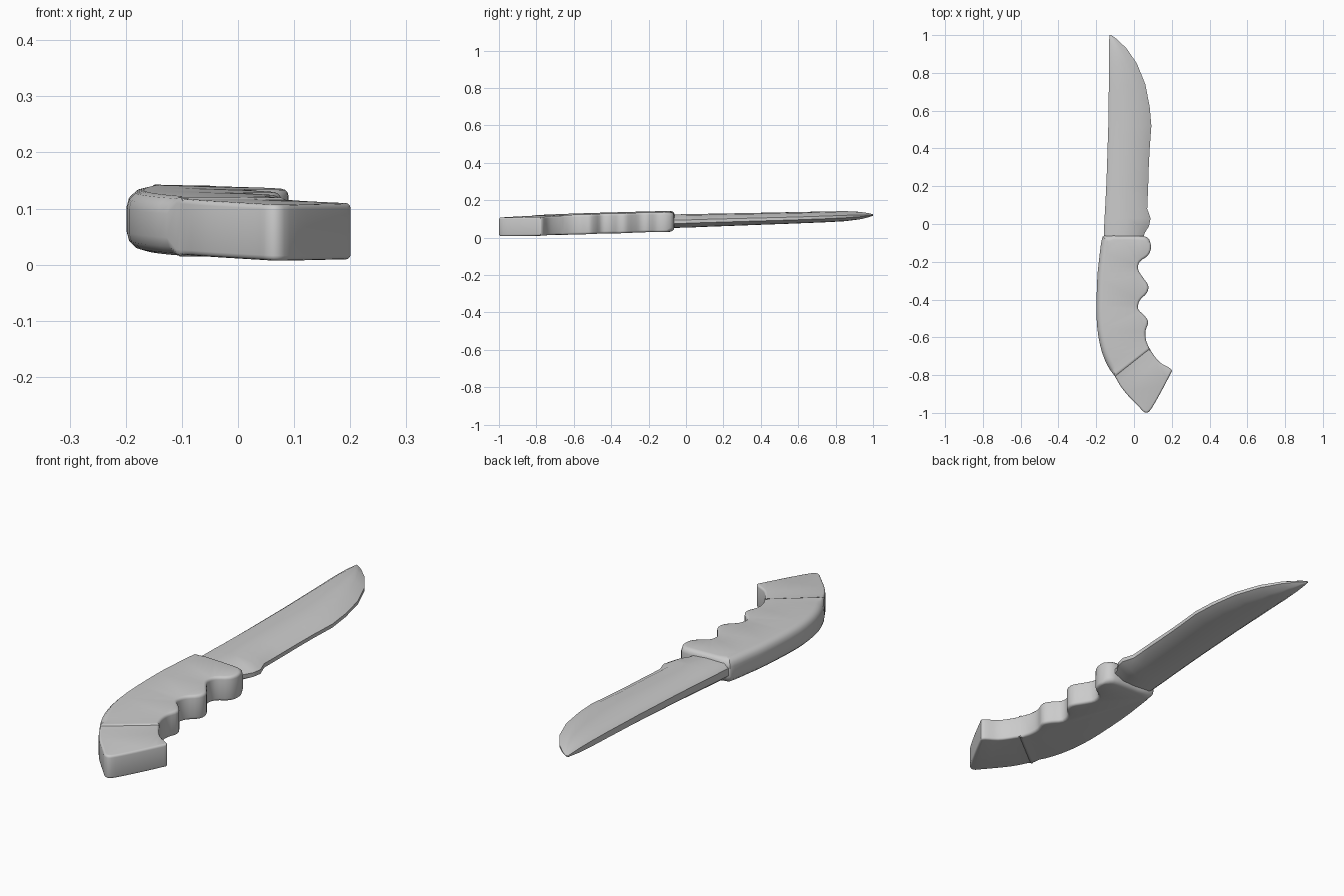
import bpy, bmesh, math
from mathutils import Vector

old = bpy.data.objects.get("Cube")
if old:
    bpy.data.objects.remove(old, do_unlink=True)

grey = bpy.data.materials.new("plain grey")
grey.use_nodes = True
GREY = (0.6, 0.6, 0.6, 1)
grey.diffuse_color = GREY
grey.node_tree.nodes["Principled BSDF"].inputs["Base Color"].default_value = GREY


def mid(x, y):
    """Height of the gently tilted middle plane of the knife."""
    return 0.088 + 0.029 * y - 0.03 * x


def smooth_path(pts, steps=3):
    """Open Catmull-Rom path through the points."""
    p = [Vector(q) for q in [pts[0]] + pts + [pts[-1]]]
    out = []
    for a, b, c, d in zip(p, p[1:], p[2:], p[3:]):
        for i in range(steps):
            t = i / steps
            out.append(0.5 * (2 * b + (c - a) * t + (2 * a - 5 * b + 4 * c - d) * t * t
                              + (3 * b - a - 3 * c + d) * t ** 3))
    return out + [p[-1]]


def loft(name, rings):
    """Skin closed rings of equal length and cap both ends."""
    bm = bmesh.new()
    rows = [[bm.verts.new(v) for v in ring] for ring in rings]
    for lo, hi in zip(rows, rows[1:]):
        n = len(lo)
        for i in range(n):
            j = (i + 1) % n
            bm.faces.new((lo[i], lo[j], hi[j], hi[i]))
    caps = [bm.faces.new(rows[0][::-1]), bm.faces.new(rows[-1])]
    bmesh.ops.triangulate(bm, faces=caps)
    bmesh.ops.recalc_face_normals(bm, faces=bm.faces)
    me = bpy.data.meshes.new(name)
    bm.to_mesh(me)
    bm.free()
    me.materials.append(grey)
    ob = bpy.data.objects.new(name, me)
    bpy.context.collection.objects.link(ob)
    bpy.ops.object.select_all(action='DESELECT')
    ob.select_set(True)
    bpy.context.view_layer.objects.active = ob
    bpy.ops.object.shade_smooth_by_angle(angle=math.radians(40))
    return ob


def rounded_slab(name, outline, half, radius):
    """Slab from a counter-clockwise outline, its rims rounded by radius(x, y)."""
    n = len(outline)
    inward = []
    for i in range(n):
        t = outline[(i + 1) % n] - outline[i - 1]
        inward.append(Vector((-t.y, t.x)).normalized())
    steps = [math.radians(a) for a in (90, 60, 30, 0)]
    rings = []
    for side, angles in ((-1, steps), (1, steps[::-1])):
        for a in angles:
            ring = []
            for p, m in zip(outline, inward):
                r = radius(p.x, p.y)
                q = p + m * r * (1 - math.cos(a))
                z = mid(q.x, q.y) + side * (half - r + r * math.sin(a))
                ring.append((q.x, q.y, z))
            rings.append(ring)
    return loft(name, rings)


# Grip: finger notches on +x, long rounded back on -x
grip = [(0.085, -0.665), (0.065, -0.62), (0.06, -0.57), (0.075, -0.52), (0.055, -0.485),
        (0.022, -0.45), (0.03, -0.405), (0.068, -0.365), (0.075, -0.325), (0.045, -0.28),
        (0.022, -0.24), (0.03, -0.20), (0.075, -0.165), (0.09, -0.12), (0.07, -0.07),
        (0.0, -0.062), (-0.08, -0.062), (-0.155, -0.062), (-0.172, -0.09), (-0.185, -0.19),
        (-0.195, -0.30), (-0.198, -0.50), (-0.18, -0.64), (-0.143, -0.745), (-0.098, -0.81)]
rounded_slab("grip", smooth_path(grip), 0.053,
             lambda x, y: 0.032 if x < -0.12 else 0.022 if y > -0.09 else 0.012)

# Pommel: flared hooked end with a seam against the grip
pommel = [(-0.105, -0.80), (-0.07, -0.86), (-0.03, -0.91), (0.03, -0.972), (0.05, -0.993),
          (0.07, -0.998), (0.092, -0.978), (0.14, -0.895), (0.195, -0.79), (0.199, -0.775),
          (0.188, -0.762), (0.14, -0.735), (0.105, -0.695), (0.08, -0.655)]
rounded_slab("pommel", smooth_path(pommel), 0.050, lambda x, y: 0.009)

# Blade: (y, back x, edge x, half thickness)
stations = [(-0.12, -0.160, 0.045, 0.036), (-0.05, -0.160, 0.055, 0.036),
            (-0.01, -0.158, 0.080, 0.036), (0.03, -0.156, 0.088, 0.036),
            (0.08, -0.153, 0.070, 0.035), (0.20, -0.147, 0.075, 0.034),
            (0.30, -0.143, 0.078, 0.033), (0.40, -0.140, 0.083, 0.032),
            (0.52, -0.136, 0.092, 0.031), (0.62, -0.135, 0.083, 0.030),
            (0.74, -0.133, 0.060, 0.029), (0.85, -0.133, 0.015, 0.027),
            (0.93, -0.132, -0.040, 0.020), (0.98, -0.131, -0.092, 0.010),
            (1.00, -0.130, -0.120, 0.004)]
rings = []
for y, x0, x1, h in stations:
    w = x1 - x0
    back, bevel = min(0.02, w * 0.2), min(0.045, w * 0.35)
    half = [(x0, 0.45), (x0 + back, 0.92), (x0 + w * 0.5, 1.0), (x1 - bevel, 0.9), (x1, 0.25)]
    section = [(x, -k) for x, k in half] + [(x, k) for x, k in half[::-1]]
    rings.append([(x, y, mid(x, y) + k * h) for x, k in section])
loft("blade", rings)
